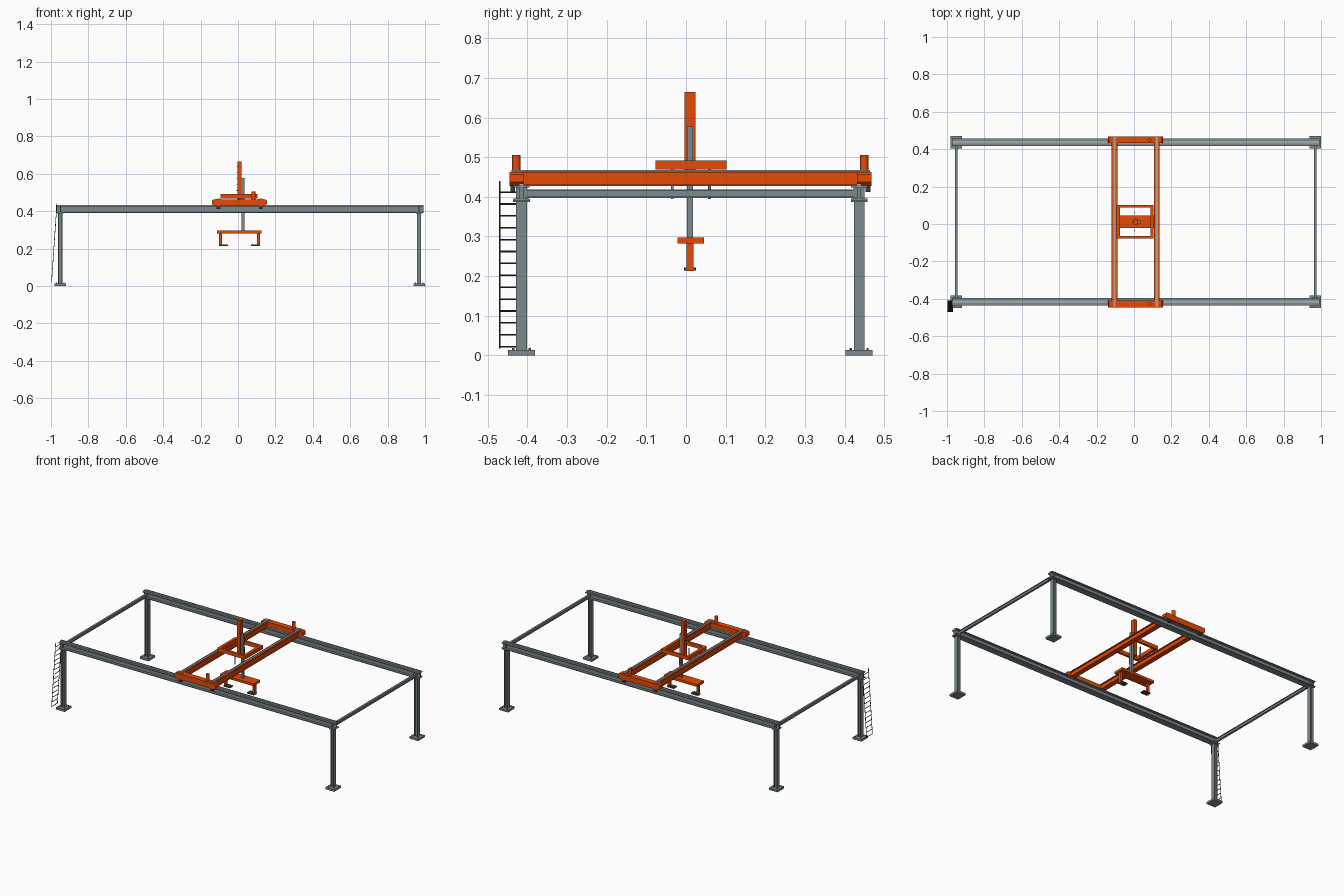
import bpy, bmesh, math
from mathutils import Vector, Matrix

cube = bpy.data.objects.get("Cube")
if cube:
    bpy.data.objects.remove(cube, do_unlink=True)


def material(name, rgb):
    m = bpy.data.materials.new(name)
    m.use_nodes = True
    m.diffuse_color = (*rgb, 1)
    m.node_tree.nodes["Principled BSDF"].inputs["Base Color"].default_value = (*rgb, 1)
    return m


STEEL = material("grey_steel", (0.205, 0.25, 0.27))
RAIL = material("bare_rail", (0.36, 0.41, 0.43))
ORANGE = material("safety_orange", (0.8, 0.068, 0.002))
DARK = material("dark_rubber", (0.04, 0.045, 0.05))


def finish(name, bm, mat):
    bmesh.ops.recalc_face_normals(bm, faces=bm.faces)
    me = bpy.data.meshes.new(name)
    bm.to_mesh(me)
    bm.free()
    me.materials.append(mat)
    ob = bpy.data.objects.new(name, me)
    bpy.context.collection.objects.link(ob)
    return ob


def box(name, mat, x, y, z):
    """Box from three (min, max) ranges."""
    bm = bmesh.new()
    bmesh.ops.create_cube(bm, size=1)
    for v in bm.verts:
        v.co = [(r[0] + r[1]) / 2 + c * (r[1] - r[0]) for c, r in zip(v.co, (x, y, z))]
    return finish(name, bm, mat)


def mid(c, w):
    return (c - w / 2, c + w / 2)


def rod(name, mat, a, b, r, sides=12):
    """Cylinder between two points."""
    a, b = Vector(a), Vector(b)
    d = b - a
    bm = bmesh.new()
    bmesh.ops.create_cone(bm, cap_ends=True, segments=sides, radius1=r, radius2=r, depth=d.length)
    turn = Vector((0, 0, 1)).rotation_difference(d).to_matrix().to_4x4()
    bmesh.ops.transform(bm, matrix=Matrix.Translation((a + b) / 2) @ turn, verts=bm.verts)
    ob = finish(name, bm, mat)
    if sides > 6:
        for p in ob.data.polygons:
            p.use_smooth = len(p.vertices) == 4
    return ob


def prism(name, mat, points, start, end, place):
    """Extrude a 2D outline; place(u, v, t) maps it into space."""
    bm = bmesh.new()
    rings = [[bm.verts.new(place(u, v, t)) for u, v in points] for t in (start, end)]
    n = len(points)
    for i in range(n):
        j = (i + 1) % n
        bm.faces.new((rings[0][i], rings[0][j], rings[1][j], rings[1][i]))
    for ring in rings:
        bm.faces.new(ring)
    return finish(name, bm, mat)


def i_section(w, h, web, flange):
    a, b, c, d = w / 2, h / 2, web / 2, h / 2 - flange
    right = [(a, -b), (a, -d), (c, -d), (c, d), (a, d), (a, b)]
    return right + [(-u, -v) for u, v in right]


RUNWAYS = {"front": -0.415, "back": 0.437}
COLUMNS = {"right": -0.95, "left": 0.968}
GIRDERS = {"right": -0.104, "left": 0.121}

# Columns, base plates and anchor bolts
for sx, x in COLUMNS.items():
    for sy, y in RUNWAYS.items():
        tag = f"{sy}_{sx}"
        prism(f"column_{tag}", STEEL, i_section(0.027, 0.023, 0.006, 0.004), 0.012, 0.39,
              lambda u, v, t: (x + v, y + u, t))
        box(f"base_plate_{tag}", STEEL, mid(x, 0.062), mid(y, 0.068), (0, 0.013))
        box(f"cap_plate_{tag}", STEEL, mid(x, 0.034), mid(y, 0.042), (0.387, 0.393))
        for dx in (-0.02, 0.02):
            for dy in (-0.021, 0.021):
                rod(f"anchor_bolt_{tag}", STEEL, (x + dx, y + dy, 0.01), (x + dx, y + dy, 0.018), 0.003, 6)
        box(f"runway_stiffener_{tag}", STEEL, mid(x, 0.006), mid(y, 0.028), (0.394, 0.426))
    # Tie beam between the columns of one end
    prism(f"tie_beam_{sx}", STEEL, i_section(0.013, 0.021, 0.005, 0.004),
          RUNWAYS["front"] + 0.01, RUNWAYS["back"] - 0.01,
          lambda u, v, t: (x + u, t, 0.408 + v))

# Runway beams with rails
for sy, y in RUNWAYS.items():
    prism(f"runway_beam_{sy}", STEEL, i_section(0.041, 0.038, 0.01, 0.005), -0.972, 0.993,
          lambda u, v, t: (t, y + u, 0.41 + v))
    box(f"runway_rail_{sy}", RAIL, (-0.972, 0.993), mid(y, 0.013), (0.428, 0.434))

# End trucks with wheels, guide rollers and drive motors
TRUCK = [(-0.139, 0.438), (-0.128, 0.427), (0.143, 0.427), (0.154, 0.438),
         (0.154, 0.457), (0.148, 0.463), (-0.133, 0.463), (-0.139, 0.457)]
for sy, y in {"front": -0.428, "back": 0.450}.items():
    out = -1 if sy == "front" else 1
    prism(f"end_truck_{sy}", ORANGE, TRUCK, y - 0.018, y + 0.018, lambda u, v, t: (u, t, v))
    rod(f"drive_motor_{sy}", ORANGE, (0.083, y, 0.46), (0.083, y, 0.505), 0.0105, 16)
    for x in GIRDERS.values():
        box(f"guide_roller_{sy}", DARK, mid(x, 0.02), mid(y + out * 0.0095, 0.012), (0.412, 0.428))

# Bridge girders with trolley rails
for sx, x in GIRDERS.items():
    prism(f"girder_{sx}", ORANGE, i_section(0.03, 0.036, 0.014, 0.004), -0.44, 0.464,
          lambda u, v, t: (x + u, t, 0.446 + v))
    box(f"girder_rail_{sx}", RAIL, mid(x, 0.012), (-0.44, 0.464), (0.463, 0.468))

# Trolley: open frame of four bars with hanging guide rods
CY = 0.0125
for side, x in {"right": -0.084, "left": 0.096}.items():
    box(f"trolley_side_{side}", ORANGE, mid(x, 0.018), mid(CY, 0.18), (0.469, 0.492))
for side, dy in {"front": -0.083, "back": 0.083}.items():
    box(f"trolley_bar_{side}", ORANGE, (-0.093, 0.105), mid(CY + dy, 0.014), (0.469, 0.492))
for dy in (-0.047, 0.047):
    rod("guide_rod", STEEL, (0.003, CY + dy, 0.395), (0.003, CY + dy, 0.47), 0.0035, 8)

# Lifting mast, sliding ram and mast brackets
box("mast", ORANGE, (-0.003, 0.018), mid(0.010, 0.028), (0.43, 0.665))
box("ram", STEEL, (0.018, 0.034), mid(0.0102, 0.015), (0.295, 0.577))
for i in range(5):
    box("mast_bracket", STEEL, (-0.009, -0.003), mid(0.010, 0.01), mid(0.51 + i * 0.032, 0.004))

# Gripper: crossbar, legs and inward feet
box("gripper_bar", ORANGE, (-0.112, 0.126), mid(0.0115, 0.067), (0.282, 0.297))
for sx, sign in {"right": -1, "left": 1}.items():
    leg = 0.008 + sign * 0.102
    toe = 0.008 + sign * 0.085
    box(f"gripper_leg_{sx}", ORANGE, mid(leg, 0.015), mid(0.0102, 0.017), (0.213, 0.284))
    box(f"gripper_foot_{sx}", DARK, mid(toe, 0.047), mid(0.0102, 0.031), (0.214, 0.222))

# Leaning access ladder
BOTTOM, TOP = Vector((-0.997, 0, 0.018)), Vector((-0.968, 0, 0.44))
SIDES = (-0.470, -0.411)
for y in SIDES:
    off = Vector((0, y, 0))
    rod("ladder_rail", DARK, BOTTOM + off, TOP + off, 0.0018, 6)
for i in range(14):
    p = BOTTOM.lerp(TOP, (0.004 + i * 0.03) / 0.422)
    rod("ladder_rung", DARK, (p.x, SIDES[0], p.z), (p.x, SIDES[1], p.z), 0.002, 6)
